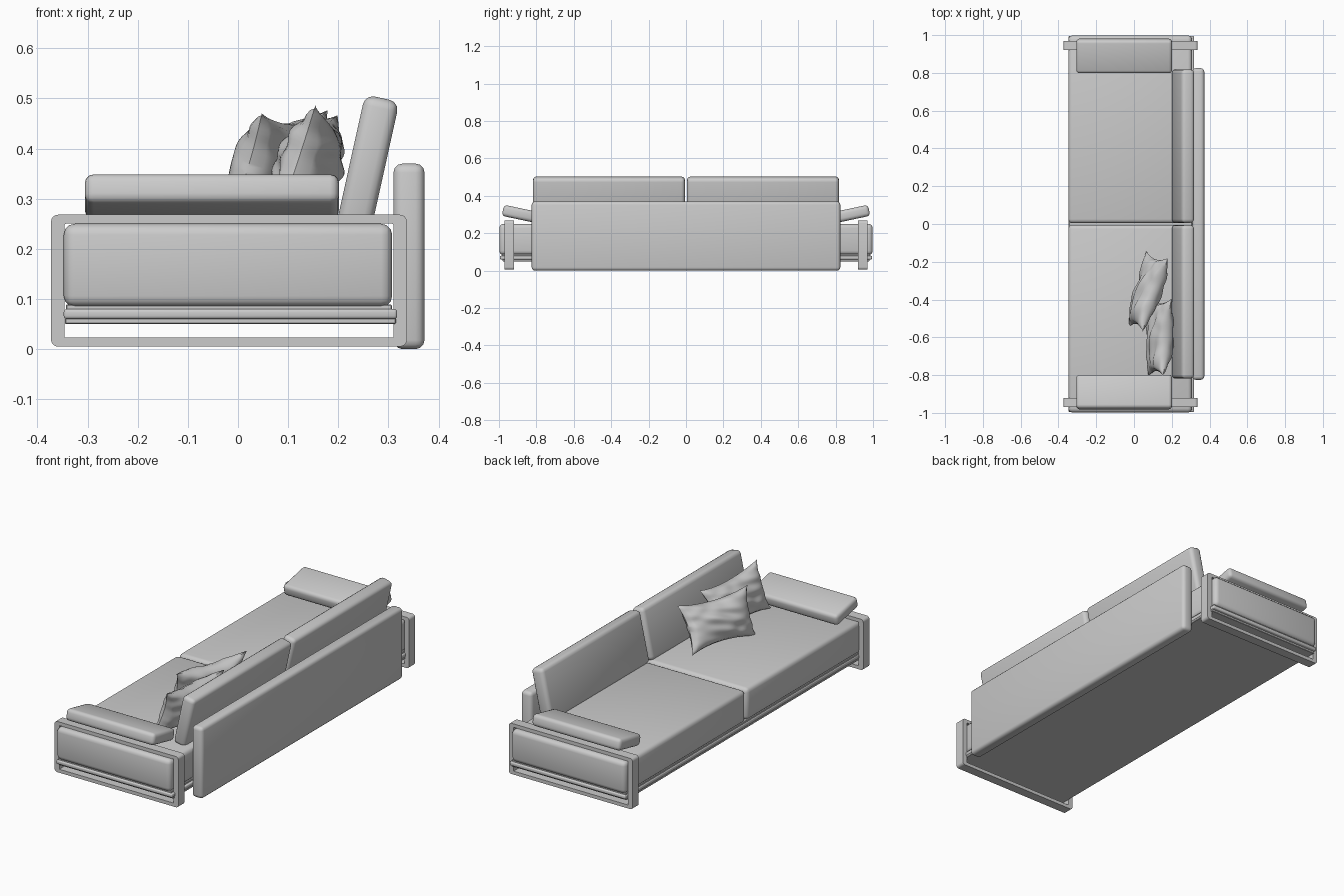
import bpy, bmesh, math
from mathutils import Matrix, Vector

if "Cube" in bpy.data.objects:
    bpy.data.objects.remove(bpy.data.objects["Cube"])

grey = bpy.data.materials.new("soft grey fabric")
grey.diffuse_color = (0.6, 0.6, 0.6, 1)
grey.use_nodes = True
grey.node_tree.nodes["Principled BSDF"].inputs["Base Color"].default_value = grey.diffuse_color


def finish(name, bm, angle=35):
    bmesh.ops.recalc_face_normals(bm, faces=bm.faces)
    mesh = bpy.data.meshes.new(name)
    bm.to_mesh(mesh)
    bm.free()
    mesh.materials.append(grey)
    ob = bpy.data.objects.new(name, mesh)
    bpy.context.collection.objects.link(ob)
    bpy.ops.object.select_all(action='DESELECT')
    ob.select_set(True)
    bpy.context.view_layer.objects.active = ob
    bpy.ops.object.shade_smooth_by_angle(angle=math.radians(angle))
    return ob


def rounded_box(name, centre, size, bevel, axis='Y', tilt=0, segments=3):
    bm = bmesh.new()
    bmesh.ops.create_cube(bm, size=1, matrix=Matrix.Diagonal((*size, 1)))
    bmesh.ops.bevel(bm, geom=bm.edges[:], offset=bevel, segments=segments,
                    profile=0.5, affect='EDGES')
    bm.transform(Matrix.Translation(centre) @ Matrix.Rotation(math.radians(tilt), 4, axis))
    return finish(name, bm)


def rounded_rect(x0, x1, z0, z1, r, steps=4):
    pts = []
    for cx, cz, start in ((x1 - r, z1 - r, 0), (x0 + r, z1 - r, 90),
                          (x0 + r, z0 + r, 180), (x1 - r, z0 + r, 270)):
        for i in range(steps + 1):
            a = math.radians(start + 90 * i / steps)
            pts.append((cx + r * math.cos(a), cz + r * math.sin(a)))
    return pts


def loop_frame(name, y0, y1):
    # Closed rectangular leg loop, swept as four rings
    outer = rounded_rect(-0.373, 0.337, 0.005, 0.268, 0.014)
    inner = rounded_rect(-0.346, 0.310, 0.023, 0.250, 0.003)
    bm = bmesh.new()
    rings = [[bm.verts.new((x, y, z)) for x, z in pts]
             for pts, y in ((outer, y0), (outer, y1), (inner, y1), (inner, y0))]
    n = len(outer)
    for k in range(4):
        a, b = rings[k], rings[(k + 1) % 4]
        for i in range(n):
            j = (i + 1) % n
            bm.faces.new((a[i], a[j], b[j], b[i]))
    finish(name, bm)


def pillow(name, centre, yaw, lean, roll, phase):
    # Two puffed sheets sharing a seam, with drawn-out corners and creases
    n, half_w, half_h, puff = 28, 0.205, 0.122, 0.062
    bm = bmesh.new()
    for side in (-1, 1):
        grid = []
        for i in range(n + 1):
            row = []
            for j in range(n + 1):
                u, v = 2 * i / n - 1, 2 * j / n - 1
                y = half_w * u * (1 - 0.13 * (1 - v * v))
                z = half_h * v * (1 - 0.20 * (1 - u * u))
                body = max(0, (1 - u * u) * (1 - v * v)) ** 0.45
                crease = (0.09 * math.sin(7 * u + 4 * v * side + phase)
                          + 0.07 * math.sin(11 * v - 6 * u + 2 * phase)
                          + 0.05 * math.sin(17 * u * v + phase))
                bend = 0.010 * math.sin(2.5 * u + phase) + 0.012 * u * v
                row.append(bm.verts.new((side * puff * body * (1 + crease) + bend, y, z)))
            grid.append(row)
        for i in range(n):
            for j in range(n):
                bm.faces.new((grid[i][j], grid[i + 1][j], grid[i + 1][j + 1], grid[i][j + 1]))
    bmesh.ops.remove_doubles(bm, verts=bm.verts[:], dist=1e-5)
    bm.transform(Matrix.Translation(centre)
                 @ Matrix.Rotation(math.radians(yaw), 4, 'Z')
                 @ Matrix.Rotation(math.radians(lean), 4, 'Y')
                 @ Matrix.Rotation(math.radians(roll), 4, 'X'))
    finish(name, bm, 50)


# Base platform: lower lip, main rail and recessed top
rounded_box("base_lip", (-0.015, 0, 0.056), (0.66, 1.96, 0.012), 0.002, segments=1)
rounded_box("base_rail", (-0.015, 0, 0.070), (0.665, 1.99, 0.020), 0.006)
rounded_box("base_top", (-0.018, 0, 0.083), (0.65, 1.97, 0.012), 0.002, segments=1)

# Back panel
rounded_box("back_panel", (0.341, 0, 0.185), (0.062, 1.65, 0.37), 0.018)

# Mirrored parts on each half
for s, side in ((-1, "front"), (1, "rear")):
    rounded_box(side + "_seat_cushion", (-0.020, s * 0.501, 0.167),
                (0.655, 0.994, 0.166), 0.022)
    rounded_box(side + "_back_cushion", (0.259, s * 0.412, 0.371),
                (0.070, 0.812, 0.265), 0.020, 'Y', 12.5)
    rounded_box(side + "_arm_cushion", (-0.052, s * 0.89, 0.304),
                (0.507, 0.182, 0.060), 0.018, 'X', s * 12)
    loop_frame(side + "_leg_loop", s * 0.92, s * 0.97)

# Loose pillows
pillow("left_pillow", (0.070, -0.36, 0.360), -13, 24, 3, 0.6)
pillow("right_pillow", (0.132, -0.60, 0.362), -5, 24, -2, 2.3)
